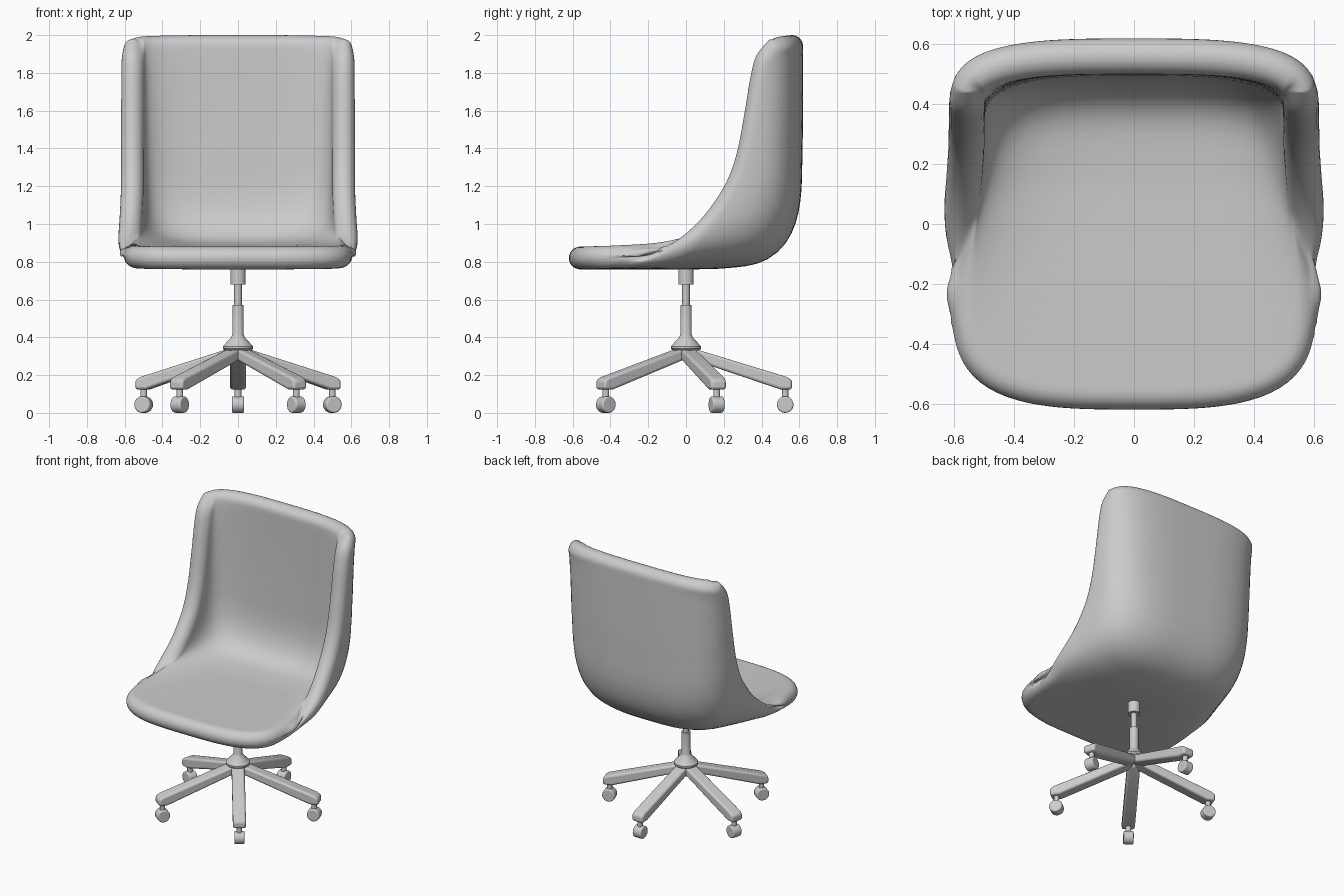
import bpy, bmesh, math
from mathutils import Vector, Matrix
from mathutils.kdtree import KDTree

if "Cube" in bpy.data.objects:
    bpy.data.objects.remove(bpy.data.objects["Cube"])


def make_object(name, bm, angle=40):
    bmesh.ops.recalc_face_normals(bm, faces=bm.faces)
    me = bpy.data.meshes.new(name)
    bm.to_mesh(me)
    bm.free()
    ob = bpy.data.objects.new(name, me)
    bpy.context.collection.objects.link(ob)
    bpy.ops.object.select_all(action='DESELECT')
    ob.select_set(True)
    bpy.context.view_layer.objects.active = ob
    bpy.ops.object.shade_smooth_by_angle(angle=math.radians(angle))
    return ob


def resample(pts, fractions):
    """Points at the given fractions of a polyline's length (Vectors of any size)."""
    cum = [0.0]
    for a, b in zip(pts, pts[1:]):
        cum.append(cum[-1] + (b - a).length)
    out, i = [], 0
    for f in fractions:
        d = f * cum[-1]
        while i < len(pts) - 2 and cum[i + 1] < d:
            i += 1
        out.append(pts[i].lerp(pts[i + 1], (d - cum[i]) / max(cum[i + 1] - cum[i], 1e-9)))
    return out


def smooth_path(keys, steps=24):
    """Catmull-Rom through tuples."""
    out = []
    for i in range(len(keys) - 1):
        quad = [keys[max(i - 1, 0)], keys[i], keys[i + 1], keys[min(i + 2, len(keys) - 1)]]
        for k in range(steps + (i == len(keys) - 2)):
            t = k / steps
            out.append(Vector([0.5 * (2 * b + (c - a) * t + (2 * a - 5 * b + 4 * c - d) * t * t
                                      + (3 * b - a - 3 * c + d) * t ** 3)
                               for a, b, c, d in zip(*quad)]))
    return out


def clustered(n):
    return [0.5 - 0.5 * math.cos(math.pi * i / n) for i in range(n + 1)]


# Seat shell stations: centre y, z / side rim y, z / half width
STATIONS = [
    (-.62, .82, -.25, .83, .605), (-.45, .82, -.20, .84, .605), (-.20, .82, -.11, .875, .598),
    (.00, .82, .00, .95, .588), (.20, .825, .10, 1.05, .572), (.38, .855, .185, 1.17, .563),
    (.49, .95, .235, 1.27, .56), (.545, 1.12, .275, 1.40, .56), (.557, 1.40, .312, 1.60, .56),
    (.56, 1.70, .34, 1.77, .56), (.56, 1.90, .372, 1.89, .56), (.56, 2.0, .44, 1.975, .555)]
HALF = .06
NU, NV, POWER = 64, 64, 3.2


def shell_row(cy, cz, ey, ez, w):
    pts = []
    for i in range(161):
        a = math.pi * i / 160
        c, s = -math.cos(a), math.sin(a)
        r = (abs(c) ** POWER + abs(s) ** POWER) ** (-1 / POWER)
        f = 1 - s * r
        pts.append(Vector((w * c * r, cy + (ey - cy) * f, cz + (ez - cz) * f)))
    return pts


# Middle surface of the shell
rows = [resample(shell_row(*st), clustered(NU))
        for st in resample(smooth_path(STATIONS), clustered(NV))]
bm = bmesh.new()
grid = [[bm.verts.new(p) for p in row] for row in rows]
for j in range(NV):
    for i in range(NU):
        bm.faces.new((grid[j][i], grid[j][i + 1], grid[j + 1][i + 1], grid[j + 1][i]))
bm.normal_update()
normals = [[v.normal.copy() for v in row] for row in grid]
bm.free()

# Distance to the rim gives a rounded edge
rim = rows[0] + [r[-1] for r in rows] + rows[-1][::-1] + [r[0] for r in rows[::-1]]
rim = resample(rim, [i / 3000 for i in range(3001)])
tree = KDTree(len(rim))
for k, p in enumerate(rim):
    tree.insert(p, k)
tree.balance()

# Padded shell: both sides of the middle surface, joined on the rim
bm = bmesh.new()
sides = [[], []]
for j in range(NV + 1):
    line = [[], []]
    for i in range(NU + 1):
        p, n = rows[j][i], normals[j][i]
        if i in (0, NU) or j in (0, NV):
            v = bm.verts.new(p)
            pair = (v, v)
        else:
            e = 1 - min(tree.find(p)[2] / HALF, 1)
            h = HALF * math.sqrt(max(1 - e * e, 0))
            pair = (bm.verts.new(p + n * h), bm.verts.new(p - n * h))
        line[0].append(pair[0])
        line[1].append(pair[1])
    sides[0].append(line[0])
    sides[1].append(line[1])
for k, g in enumerate(sides):
    for j in range(NV):
        for i in range(NU):
            q = [g[j][i], g[j][i + 1], g[j + 1][i + 1], g[j + 1][i]]
            if bm.faces.get(q) is None:
                bm.faces.new(q if k == 0 else q[::-1])
make_object("seat_shell", bm, 180)


def lathe(name, profile, sides=32):
    bm = bmesh.new()
    vs = [bm.verts.new((r, 0, z)) for r, z in profile]
    es = [bm.edges.new(p) for p in zip(vs, vs[1:])]
    bmesh.ops.spin(bm, geom=vs + es, cent=(0, 0, 0), axis=(0, 0, 1),
                   angle=2 * math.pi, steps=sides, use_duplicate=False)
    bmesh.ops.remove_doubles(bm, verts=bm.verts, dist=1e-5)
    return make_object(name, bm, 30)


# Centre column: hub cone, tube, piston and collar
lathe("hub_and_tube", [(0, .31), (.05, .31), (.08, .34), (.08, .352), (.036, .40),
                       (.03, .415), (.03, .57), (0, .57)])
lathe("piston", [(0, .55), (.02, .55), (.02, .70), (0, .70)])
lathe("collar", [(0, .68), (.041, .68), (.041, .785), (0, .785)])


def bevel(ob, width):
    m = ob.modifiers.new("bevel", 'BEVEL')
    m.width, m.segments, m.limit_method = width, 3, 'ANGLE'
    m.angle_limit = math.radians(40)


# Five legs with casters
LEG = [(.01, .35), (.535, .19), (.562, .172), (.562, .124), (.50, .124), (.01, .29)]
for k in range(5):
    turn = Matrix.Rotation(math.radians(90 + 72 * k), 4, 'Z')

    bm = bmesh.new()
    a = [bm.verts.new((r, -.043, z)) for r, z in LEG]
    b = [bm.verts.new((r, .043, z)) for r, z in LEG]
    bm.faces.new(a)
    bm.faces.new(b[::-1])
    for i in range(len(LEG)):
        n = (i + 1) % len(LEG)
        bm.faces.new((a[i], b[i], b[n], a[n]))
    bm.transform(turn)
    bevel(make_object(f"leg_{k + 1}", bm), .014)

    bm = bmesh.new()
    bmesh.ops.create_cone(bm, cap_ends=True, segments=16, radius1=.018, radius2=.018, depth=.09,
                          matrix=turn @ Matrix.Translation((.525, 0, .095)))
    make_object(f"caster_stem_{k + 1}", bm)

    bm = bmesh.new()
    bmesh.ops.create_cone(bm, cap_ends=True, segments=24, radius1=.044, radius2=.044, depth=.066,
                          matrix=turn @ Matrix.Translation((.525, 0, .044))
                          @ Matrix.Rotation(math.pi / 2, 4, 'X'))
    bevel(make_object(f"caster_wheel_{k + 1}", bm), .008)
